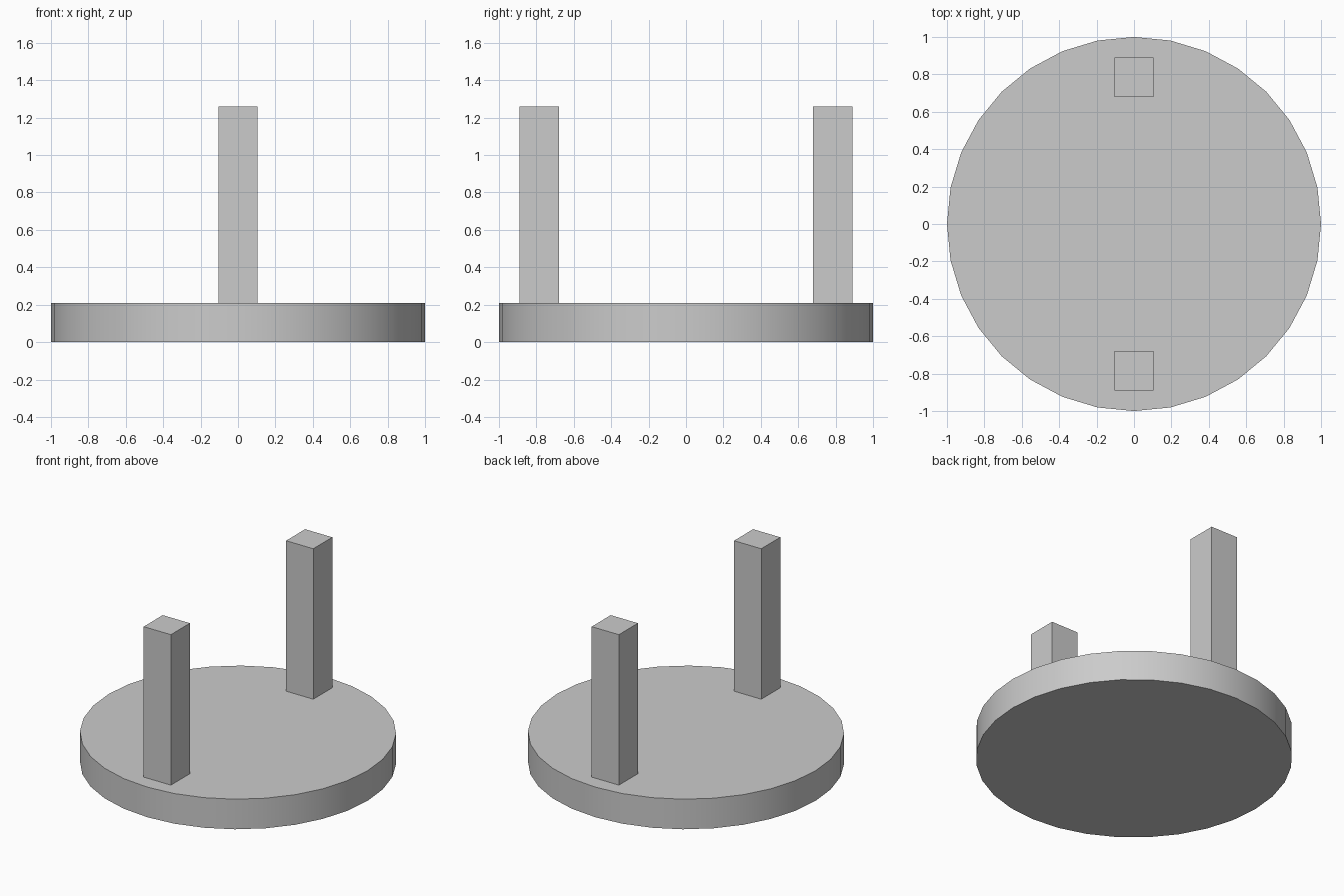
import bpy
import math

cube = bpy.data.objects.get("Cube")
if cube:
    bpy.data.objects.remove(cube, do_unlink=True)

BASE_HEIGHT = 0.21
POST_WIDTH = 0.21
POST_TOP = 1.26
POST_OFFSET = 0.785

grey = bpy.data.materials.new("light_grey")
grey.use_nodes = True
colour = (0.6, 0.6, 0.6, 1)
grey.diffuse_color = colour
grey.node_tree.nodes["Principled BSDF"].inputs["Base Color"].default_value = colour


def finish(name):
    obj = bpy.context.object
    obj.name = obj.data.name = name
    obj.data.materials.append(grey)
    return obj


# Round base with a smooth rim and sharp edges
bpy.ops.mesh.primitive_cylinder_add(
    vertices=32, radius=1, depth=BASE_HEIGHT, location=(0, 0, BASE_HEIGHT / 2))
finish("round_base")
bpy.ops.object.shade_smooth_by_angle(angle=math.radians(30))

# Square posts standing at the front and back of the base
post_height = POST_TOP - BASE_HEIGHT
for name, side in (("front_post", -1), ("back_post", 1)):
    bpy.ops.mesh.primitive_cube_add(
        size=1, location=(0, side * POST_OFFSET, BASE_HEIGHT + post_height / 2))
    post = finish(name)
    post.scale = (POST_WIDTH, POST_WIDTH, post_height)
    bpy.ops.object.transform_apply(location=False, rotation=False, scale=True)
